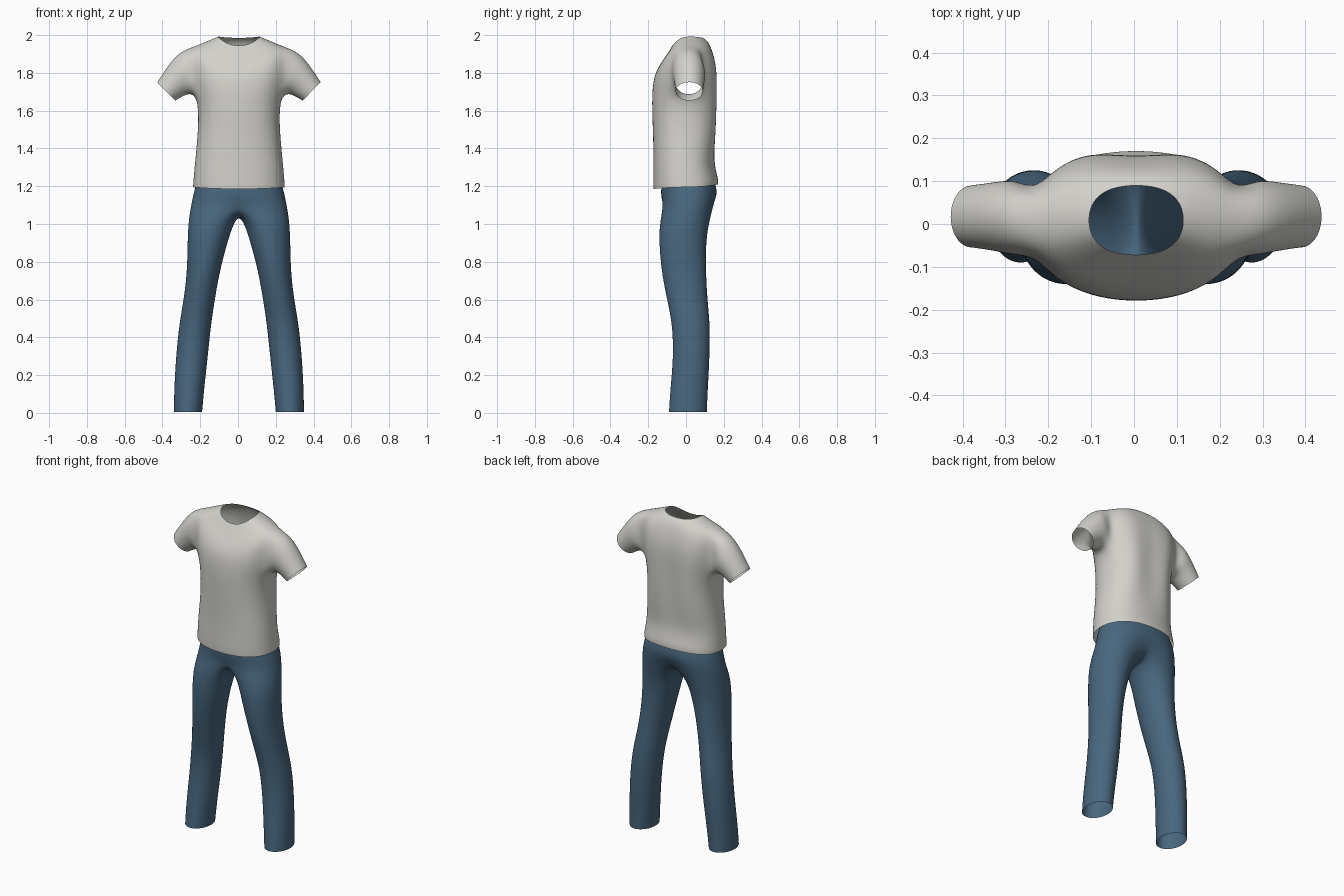
import bpy, bmesh, math


def material(name, rgb):
    m = bpy.data.materials.new(name)
    m.diffuse_color = (*rgb, 1)
    return m


def spow(v, e):
    return math.copysign(abs(v) ** e, v) if abs(v) > 1e-6 else 0.0


def half_ring(bm, hw, yf, yb, zs, zf, zb, e=0.85, dip=0.0):
    """Nine points from front centre round the +x side to back centre."""
    yc, hy, out = (yf + yb) / 2, (yb - yf) / 2 * 1.02, []
    for i in range(9):
        a = math.radians(-90 + i * 22.5)
        s, c = math.sin(a), math.cos(a)
        z = zs + ((zf if s < 0 else zb) - zs) * s * s
        y = yc + hy * spow(s, e) - (dip if i == 8 else 0)
        out.append(bm.verts.new((hw * 1.02 * spow(c, e), y, z)))
    return out


def skin(bm, a, b, closed=False, skip=()):
    n = len(a)
    for i in range(n if closed else n - 1):
        if i not in skip:
            j = (i + 1) % n
            bm.faces.new((a[i], a[j], b[j], b[i]))


def finish(bm, name, mat):
    bmesh.ops.recalc_face_normals(bm, faces=bm.faces)
    for f in bm.faces:
        f.smooth = True
    me = bpy.data.meshes.new(name)
    bm.to_mesh(me)
    bm.free()
    me.materials.append(mat)
    ob = bpy.data.objects.new(name, me)
    bpy.context.collection.objects.link(ob)
    mir = ob.modifiers.new("mirror", 'MIRROR')
    mir.use_clip = True
    sub = ob.modifiers.new("smooth", 'SUBSURF')
    sub.levels = sub.render_levels = 3
    ob.location.x = 0.005
    return ob


cloth = material("light grey cotton", (0.65, 0.64, 0.60))
denim = material("blue denim", (0.065, 0.135, 0.21))

# Shirt body: half width, front y, back y, z at side / front / back, back dip
bm = bmesh.new()
body = [
    (0.243, -0.172, 0.170, 1.195, 1.185, 1.210, 0.00),
    (0.242, -0.174, 0.172, 1.220, 1.215, 1.235, 0.00),
    (0.234, -0.172, 0.148, 1.310, 1.310, 1.320, 0.00),
    (0.222, -0.173, 0.166, 1.430, 1.430, 1.430, 0.02),
    (0.213, -0.178, 0.176, 1.560, 1.560, 1.560, 0.03),
    (0.222, -0.180, 0.178, 1.675, 1.660, 1.670, 0.03),
    (0.245, -0.176, 0.178, 1.770, 1.730, 1.770, 0.025),
    (0.250, -0.165, 0.170, 1.860, 1.790, 1.850, 0.02),
    (0.240, -0.138, 0.145, 1.940, 1.840, 1.920, 0.01),
    (0.165, -0.100, 0.115, 1.970, 1.895, 1.970, 0.00),
    (0.110, -0.072, 0.090, 1.993, 1.942, 1.985, 0.00),
]
rings = [half_ring(bm, *r[:6], dip=r[6]) for r in body]
A, S = 5, 8                                  # armhole runs from ring 5 to 8
for k in range(len(rings) - 1):
    skin(bm, rings[k], rings[k + 1], skip=(3, 4) if A <= k < S else ())

# Sleeve: rings given by lower point, upper point (x, z) and y range
hole = [rings[A][4], rings[A][5], rings[6][5], rings[7][5], rings[S][5],
        rings[S][4], rings[S][3], rings[7][3], rings[6][3], rings[A][3]]
sleeve = [
    ((0.262, 1.690), (0.312, 1.915), -0.072, 0.105),
    ((0.298, 1.674), (0.370, 1.850), -0.062, 0.097),
    ((0.327, 1.658), (0.422, 1.770), -0.056, 0.092),
    ((0.335, 1.652), (0.434, 1.752), -0.055, 0.090),
]
prev = hole
for lo, up, y0, y1 in sleeve:
    ring = []
    for i in range(10):
        a = math.radians(i * 36)
        t = 0.5 - 0.52 * math.cos(a)
        ring.append(bm.verts.new((lo[0] + (up[0] - lo[0]) * t,
                                  (y0 + y1) / 2 + (y1 - y0) / 2 * 1.06 * math.sin(a),
                                  lo[1] + (up[1] - lo[1]) * t)))
    skin(bm, prev, ring, closed=True)
    prev = ring
finish(bm, "shirt", cloth)

# Trousers: hips
bm = bmesh.new()
hips = [
    (0.208, -0.122, 0.130, 1.270, 1.260, 1.275),
    (0.226, -0.130, 0.155, 1.215, 1.210, 1.220),
    (0.242, -0.134, 0.168, 1.155, 1.150, 1.155),
    (0.256, -0.132, 0.158, 1.085, 1.095, 1.095),
]
rings = [half_ring(bm, *r) for r in hips]
rings[3][8].co.y -= 0.03
rings[3][0].co.y += 0.02
for a, b in zip(rings, rings[1:]):
    skin(bm, a, b)

# Crotch bridge, then legs: z, inner x, outer x, front y, back y
prev = rings[-1] + [bm.verts.new((0, y, z)) for y, z in
                    ((0.07, 1.055), (0.01, 1.04), (-0.06, 1.05))]
legs = [
    (1.000, 0.030, 0.268, -0.140, 0.120),
    (0.900, 0.062, 0.272, -0.142, 0.105),
    (0.750, 0.102, 0.274, -0.130, 0.105),
    (0.600, 0.128, 0.292, -0.100, 0.113),
    (0.470, 0.148, 0.316, -0.072, 0.127),
    (0.300, 0.165, 0.333, -0.066, 0.125),
    (0.120, 0.185, 0.343, -0.083, 0.115),
    (0.005, 0.195, 0.344, -0.090, 0.110),
]
for z, x0, x1, y0, y1 in legs:
    ring = []
    for i in range(12):
        a = math.radians((i - 4) * 30)
        ring.append(bm.verts.new(((x0 + x1) / 2 + (x1 - x0) / 2 * 1.045 * math.cos(a),
                                  (y0 + y1) / 2 + (y1 - y0) / 2 * 1.045 * math.sin(a), z)))
    skin(bm, prev, ring, closed=True)
    prev = ring
finish(bm, "trousers", denim)
